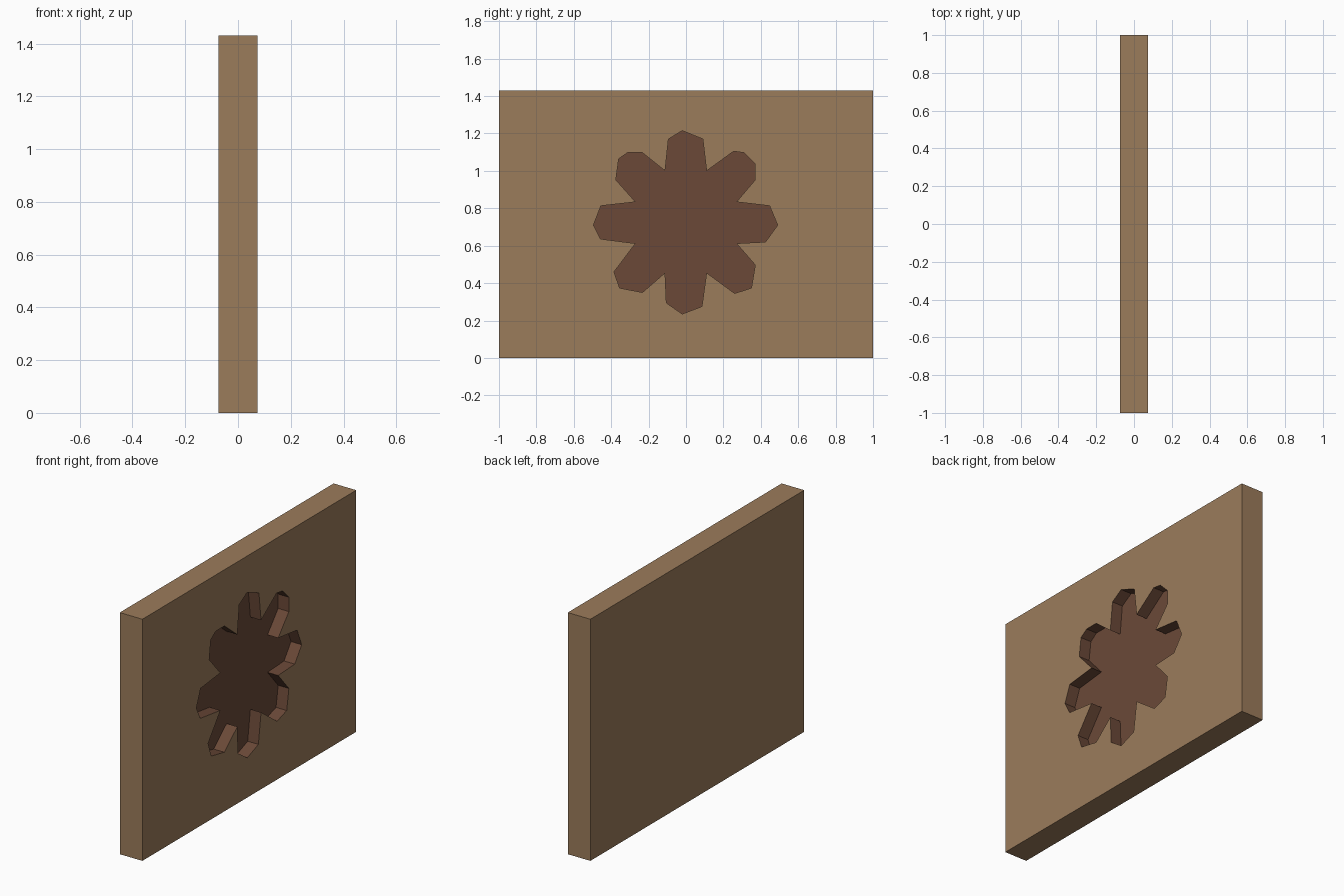
import bpy, bmesh
from mathutils import Vector

if "Cube" in bpy.data.objects:
    bpy.data.objects.remove(bpy.data.objects["Cube"])

HALF_T, HEIGHT, DEPTH = 0.074, 1.43, 0.07

# Hand-cut flower outline in the (y, z) plane, clockwise from the top petal
FLOWER = [
    (-.02, 1.215), (.09, 1.17), (.11, 1.0),
    (.255, 1.105), (.31, 1.097), (.37, 1.037), (.37, .952), (.27, .834),
    (.447, .813), (.49, .71), (.425, .62), (.27, .612),
    (.37, .497), (.35, .374), (.26, .345), (.11, .455),
    (.085, .275), (-.02, .235), (-.105, .294), (-.112, .455),
    (-.233, .35), (-.355, .374), (-.385, .46), (-.27, .612),
    (-.457, .636), (-.495, .71), (-.455, .813), (-.27, .834),
    (-.375, .952), (-.36, 1.064), (-.313, 1.097), (-.233, 1.097),
    (-.112, 1.0), (-.094, 1.17),
]
BOARD = [(-1, 0), (1, 0), (1, HEIGHT), (-1, HEIGHT)]


def material(name, color):
    m = bpy.data.materials.new(name)
    m.diffuse_color = (*color, 1)
    m.use_nodes = True
    m.node_tree.nodes["Principled BSDF"].inputs["Base Color"].default_value = m.diffuse_color
    return m


def ring(bm, x, outline):
    return [bm.verts.new((x, y, z)) for y, z in outline]


def loop_edges(bm, verts):
    return [bm.edges.new((a, verts[i - 1])) for i, a in enumerate(verts)]


def walls(bm, a, b, mat):
    for i in range(len(a)):
        bm.faces.new((a[i - 1], a[i], b[i], b[i - 1])).material_index = mat


bm = bmesh.new()
rim = ring(bm, HALF_T, FLOWER)
floor = ring(bm, HALF_T - DEPTH, FLOWER)
front = ring(bm, HALF_T, BOARD)
back = ring(bm, -HALF_T, BOARD)

# Carved face: board rectangle with the flower left open
edges = loop_edges(bm, rim) + loop_edges(bm, front)
bmesh.ops.triangle_fill(bm, edges=edges, use_beauty=True, normal=Vector((1, 0, 0)))

# Board sides and plain back
walls(bm, front, back, 0)
bm.faces.new(back)

# Recess walls and floor
walls(bm, rim, floor, 1)
bm.faces.new(floor).material_index = 1

bmesh.ops.recalc_face_normals(bm, faces=bm.faces)
mesh = bpy.data.meshes.new("carved_panel")
bm.to_mesh(mesh)
bm.free()
mesh.materials.append(material("wood", (.33, .2, .105)))
mesh.materials.append(material("dark_recess", (.145, .066, .039)))
bpy.context.collection.objects.link(bpy.data.objects.new("carved_panel", mesh))
